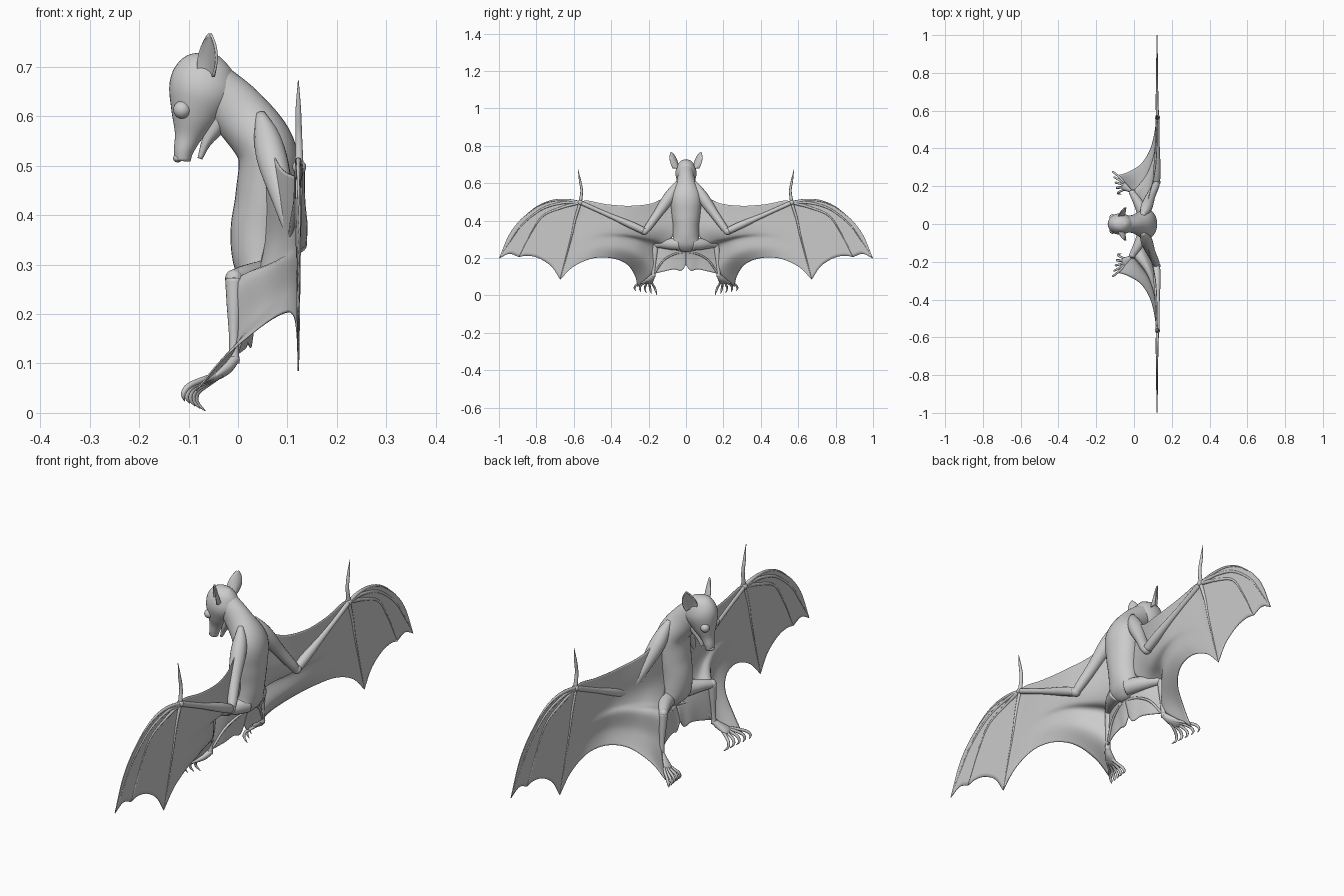
import bpy, bmesh, math
from mathutils import Vector

if "Cube" in bpy.data.objects:
    bpy.data.objects.remove(bpy.data.objects["Cube"])


def curve(pts, n):
    """Sample n+1 tuples along a Catmull-Rom curve through pts, spaced by length."""
    P = [Vector(p) for p in pts]
    P = [P[0] * 2 - P[1]] + P + [P[-1] * 2 - P[-2]]
    fine = []
    for i in range(1, len(P) - 2):
        a, b, c, d = P[i - 1:i + 3]
        for k in range(12):
            t = k / 12
            fine.append(0.5 * (2 * b + (c - a) * t + (2 * a - 5 * b + 4 * c - d) * t * t
                               + (3 * b - a - 3 * c + d) * t ** 3))
    fine.append(P[-2])
    acc = [0]
    for p, q in zip(fine, fine[1:]):
        acc.append(acc[-1] + (Vector(q[:3]) - Vector(p[:3])).length)
    out, j = [], 0
    for k in range(n + 1):
        s = acc[-1] * k / n
        while j < len(acc) - 2 and acc[j + 1] < s:
            j += 1
        f = (s - acc[j]) / max(acc[j + 1] - acc[j], 1e-9)
        out.append(fine[j].lerp(fine[j + 1], min(f, 1)))
    return out


def finish(name, bm, mirror, thick=0):
    bmesh.ops.remove_doubles(bm, verts=bm.verts, dist=1e-5)
    bmesh.ops.recalc_face_normals(bm, faces=bm.faces)
    me = bpy.data.meshes.new(name)
    bm.to_mesh(me)
    bm.free()
    for p in me.polygons:
        p.use_smooth = True
    ob = bpy.data.objects.new(name, me)
    bpy.context.collection.objects.link(ob)
    if thick:
        m = ob.modifiers.new("thickness", 'SOLIDIFY')
        m.thickness, m.offset = thick, 0
    if mirror:
        m = ob.modifiers.new("other_side", 'MIRROR')
        m.use_axis = (False, True, False)
        m.use_mirror_merge = False
    return ob


def loft(name, stations, ref=(0, 1, 0), mirror=True, n=24, sides=16):
    """Tube through (x, y, z, depth radius, width radius); width runs along ref."""
    S = curve([s if len(s) == 5 else (*s, s[3]) for s in stations], n)
    bm, rings = bmesh.new(), []
    for i, s in enumerate(S):
        t = (Vector(S[min(i + 1, n)][:3]) - Vector(S[max(i - 1, 0)][:3])).normalized()
        w = Vector(ref)
        w = (w - t * w.dot(t)).normalized()
        d = t.cross(w)
        ra, rb = max(s[3], .001), max(s[4], .001)
        rings.append([bm.verts.new(Vector(s[:3]) + d * ra * math.cos(a) + w * rb * math.sin(a))
                      for a in (2 * math.pi * k / sides for k in range(sides))])
    for r, q in zip(rings, rings[1:]):
        for k in range(sides):
            bm.faces.new((r[k], r[(k + 1) % sides], q[(k + 1) % sides], q[k]))
    bm.faces.new(rings[0])
    bm.faces.new(rings[-1])
    return finish(name, bm, mirror)


def grid(name, f, nu, nv, thick):
    bm = bmesh.new()
    V = [[bm.verts.new(f(i, j)) for j in range(nv + 1)] for i in range(nu + 1)]
    for i in range(nu):
        for j in range(nv):
            bm.faces.new((V[i][j], V[i + 1][j], V[i + 1][j + 1], V[i][j + 1]))
    return finish(name, bm, True, thick)


def membrane(name, inner, outer, top, bottom, n=24, power=1):
    """Skin stretched between four edge curves; power fades the inner edge's shape sooner."""
    A, B, T, D = (curve(c, n) for c in (inner, outer, top, bottom))

    def f(i, j):
        a, v = (1 - i / n) ** power, j / n
        b = 1 - a
        p = (A[j] * a + B[j] * b + T[i] * (1 - v) + D[i] * v
             - A[0] * a * (1 - v) - B[0] * b * (1 - v) - A[n] * a * v - B[n] * b * v)
        # keep the skin level with the arm bones
        p.x = min(p.x, .122, .055 + .42 * max(p.y - .06, 0))
        return p
    return grid(name, f, n, n, .003)


def ball(name, c, r, mirror=True, scale=(1, 1, 1)):
    bm = bmesh.new()
    bmesh.ops.create_uvsphere(bm, u_segments=20, v_segments=12, radius=r)
    for v in bm.verts:
        v.co = Vector([v.co[k] * scale[k] + c[k] for k in range(3)])
    return finish(name, bm, mirror)


# Torso and neck
loft("torso", [(-.062, 0, .675, .045, .04), (.003, 0, .607, .057, .05), (.058, 0, .53, .06, .08),
               (.057, 0, .44, .062, .077), (.049, 0, .37, .064, .07), (.047, 0, .31, .058, .07),
               (.05, 0, .265, .042, .072), (.05, 0, .232, .01, .02)], mirror=False, n=40, sides=32)
# Head, jaw, nose, eyes
loft("head", [(-.04, 0, .722, .004, .004), (-.047, 0, .708, .042, .033), (-.062, 0, .68, .066, .051),
              (-.075, 0, .645, .067, .056), (-.089, 0, .6, .048, .043), (-.101, 0, .56, .028, .027),
              (-.11, 0, .53, .02, .022), (-.112, 0, .509, .016, .017)], mirror=False, n=36, sides=32)
loft("lower_jaw", [(-.02, 0, .62, .03, .036), (-.047, 0, .575, .018, .024),
                   (-.065, 0, .545, .01, .015), (-.077, 0, .514, .005, .008)], mirror=False)
ball("nose", (-.122, 0, .515), .012, False, (.8, 1.2, .7))
ball("eye", (-.113, .034, .613), .018)


# Cupped ears
def ear(i, j):
    u, v = i / 14, j / 14 * 2 - 1
    w = .03 * math.sin(math.pi * (.22 + .77 * u)) ** .7
    cup = .022 * (1 - v * v) * (1 - u * .8)
    return Vector((-.066 + v * w * .65 + cup * .6 + .008 * u,
                   .056 + .024 * u + v * w * .65 - cup * .6, .68 + .086 * u))


grid("ear", ear, 14, 14, .005)

# Arms, wrists, thumbs
wrist = (.124, .565, .497)
elbow = (.12, .222, .343)
loft("upper_arm", [(.045, .045, .605, .01), (.058, .068, .56, .026), (.07, .1, .51, .031),
                   (.09, .15, .438, .024), (.116, .205, .36, .019), (.122, .225, .335, .014)],
     ref=(1, 0, 0))
ball("elbow", elbow, .02)
loft("forearm", [(*elbow, .018), (.122, .29, .375, .019), (.124, .42, .432, .012), (*wrist, .011)],
     ref=(1, 0, 0))
ball("wrist", wrist, .014)
loft("thumb", [(*wrist, .009), (.123, .558, .56, .007), (.122, .566, .61, .006),
               (.122, .577, .672, .001)], ref=(1, 0, 0), sides=10)

# Wing fingers
X = .122
leading = [wrist, (X, .64, .51), (X, .72, .505), (X, .8, .472), (X, .885, .405), (X, .948, .322), (X, 1, .197)]
third = [wrist, (X, .66, .495), (X, .77, .462), (X, .875, .38), (X, .936, .295), (X, 1, .197)]
fourth = [wrist, (X, .67, .468), (X, .765, .425), (X, .83, .33), (X, .893, .205)]
fifth = [wrist, (X, .592, .41), (X, .61, .325), (X, .645, .19), (X, .673, .085)]
for name, pts in (("second_finger", leading[:5]), ("third_finger", third),
                  ("fourth_finger", fourth), ("fifth_finger", fifth)):
    k = len(pts) - 1
    loft(name, [(*p, .0085 - .007 * i / k) for i, p in enumerate(pts)], ref=(1, 0, 0), n=28, sides=8)

# Wing membranes
flank = [(.04, .04, .6), (.055, .065, .47), (.055, .055, .35), (.035, .11, .275), (-.008, .165, .262),
         (-.008, .175, .13), (-.085, .258, .045)]
shoulder_edge = [flank[0], (.08, .15, .505), (.112, .28, .48), (.122, .42, .487), (.122, .53, .508), wrist]
trailing = [flank[-1], (-.03, .275, .11), (.04, .32, .17), (.088, .4, .2), (.112, .5, .198),
            (.12, .6, .155), fifth[-1]]
membrane("arm_membrane", flank, fifth, shoulder_edge, trailing, 44, 2.5)
point = [wrist, wrist]
membrane("hand_membrane_inner", fifth, fourth, point,
         [fifth[-1], (X, .72, .155), (X, .79, .2), (X, .85, .212), fourth[-1]])
membrane("hand_membrane_outer", fourth, third, point, [fourth[-1], (X, .945, .222), third[-1]])
membrane("hand_membrane_leading", third, leading, point, [third[-1], leading[-1]])

# Legs
knee = (-.008, .163, .272)
ankle = (-.008, .175, .1)
loft("thigh", [(.06, .03, .275, .035), (.04, .08, .275, .031), (.012, .13, .275, .023), (*knee, .017)],
     ref=(0, 0, 1))
ball("knee", knee, .018)
loft("shin", [(*knee, .018), (-.008, .167, .22, .015), (-.008, .172, .15, .01), (*ankle, .011)])

# Feet with five hooked toes
loft("foot", [(-.004, .172, .112, .01, .01), (-.025, .187, .09, .013, .018),
              (-.05, .202, .072, .009, .024), (-.062, .207, .063, .003, .014)])
for i in range(5):
    k = i / 4
    loft(f"toe_{i + 1}", [(-.035, .187 + .02 * k, .078, .007),
                          (-.062 - .012 * k, .178 + .067 * k, .058 + .008 * k, .006),
                          (-.082 - .018 * k, .168 + .1 * k, .042 + .012 * k, .006),
                          (-.084 - .027 * k, .161 + .114 * k, .022 + .016 * k, .005),
                          (-.066 - .042 * k, .157 + .112 * k, .004 + .02 * k, .001)], n=16, sides=8)

# Tail membrane between the legs and its arched ridge
membrane("tail_membrane", [(.055, 0, .25), (.04, 0, .21), (.028, 0, .165)],
         [knee, (-.008, .17, .2), (-.006, .175, .115)],
         [(.055, 0, .25), (.035, .08, .265), knee],
         [(.028, 0, .165), (.026, .025, .132), (.02, .06, .14), (.014, .11, .13), (-.006, .175, .115)], 16)
loft("tail_ridge", [(.045, 0, .232, .005), (.036, .06, .222, .005), (.018, .12, .187, .005),
                    (-.004, .168, .12, .005)], ref=(1, 0, 0), sides=8)
